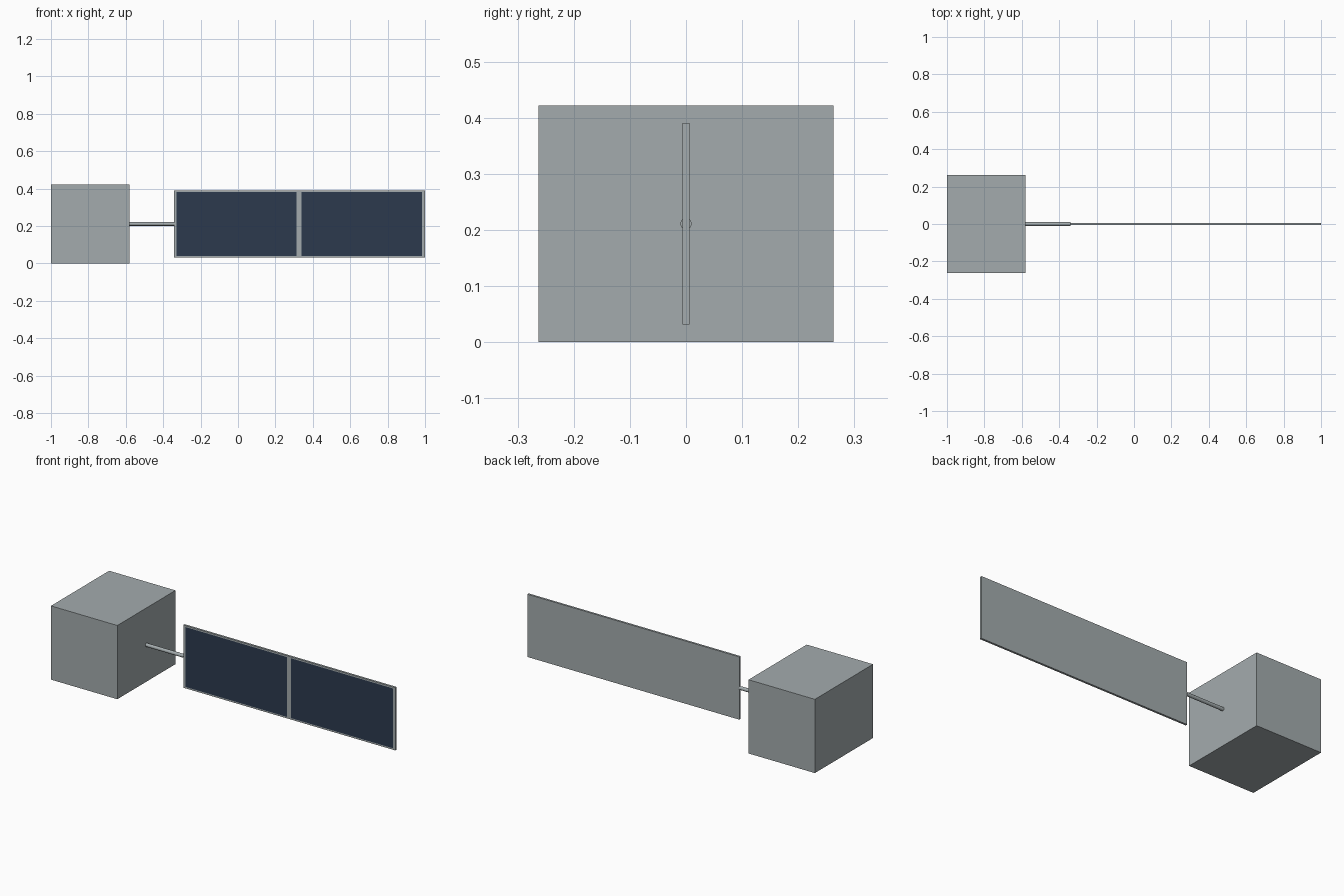
import bpy, bmesh
from math import pi, radians
from mathutils import Vector

cube = bpy.data.objects.get("Cube")
if cube:
    bpy.data.objects.remove(cube, do_unlink=True)


def make_material(name, rgb):
    mat = bpy.data.materials.new(name)
    mat.use_nodes = True
    color = (*rgb, 1)
    mat.diffuse_color = color
    mat.node_tree.nodes["Principled BSDF"].inputs["Base Color"].default_value = color
    return mat


grey = make_material("satellite grey", (0.37, 0.41, 0.42))
navy = make_material("cell navy", (0.025, 0.042, 0.076))

MID_Z = 0.211


def add_box(name, x0, x1, depth, height):
    bpy.ops.mesh.primitive_cube_add(size=1, location=((x0 + x1) / 2, 0, MID_Z))
    obj = bpy.context.object
    obj.name = name
    obj.scale = (x1 - x0, depth, height)
    bpy.ops.object.transform_apply(location=True, rotation=False, scale=True)
    obj.data.materials.append(grey)
    return obj


# Main body
add_box("body", -1, -0.58, 0.526, 2 * MID_Z)

# Boom joining the body to the panel
bpy.ops.mesh.primitive_cylinder_add(vertices=24, radius=0.01, depth=0.24,
                                    location=(-0.46, 0, MID_Z), rotation=(0, pi / 2, 0))
boom = bpy.context.object
boom.name = "boom"
boom.data.materials.append(grey)
bpy.ops.object.shade_smooth_by_angle(angle=radians(40))

# Solar panel, with two cells cut flush into its front face
panel = add_box("solar_panel", -0.342, 1, 0.012, 0.359)
panel.data.materials.append(navy)
cells = [(-0.329, 0.314), (0.34, 0.984)]
cell_half_height = 0.171

bm = bmesh.new()
bm.from_mesh(panel.data)


def cut(point, normal):
    bmesh.ops.bisect_plane(bm, geom=bm.verts[:] + bm.edges[:] + bm.faces[:],
                           plane_co=point, plane_no=normal)


for cell in cells:
    for x in cell:
        cut(Vector((x, 0, 0)), Vector((1, 0, 0)))
for side in (-1, 1):
    cut(Vector((0, 0, MID_Z + side * cell_half_height)), Vector((0, 0, 1)))

bm.normal_update()
for face in bm.faces:
    centre = face.calc_center_median()
    in_cell = any(a < centre.x < b for a, b in cells)
    if face.normal.y < -0.9 and in_cell and abs(centre.z - MID_Z) < cell_half_height:
        face.material_index = 1
bm.to_mesh(panel.data)
bm.free()
